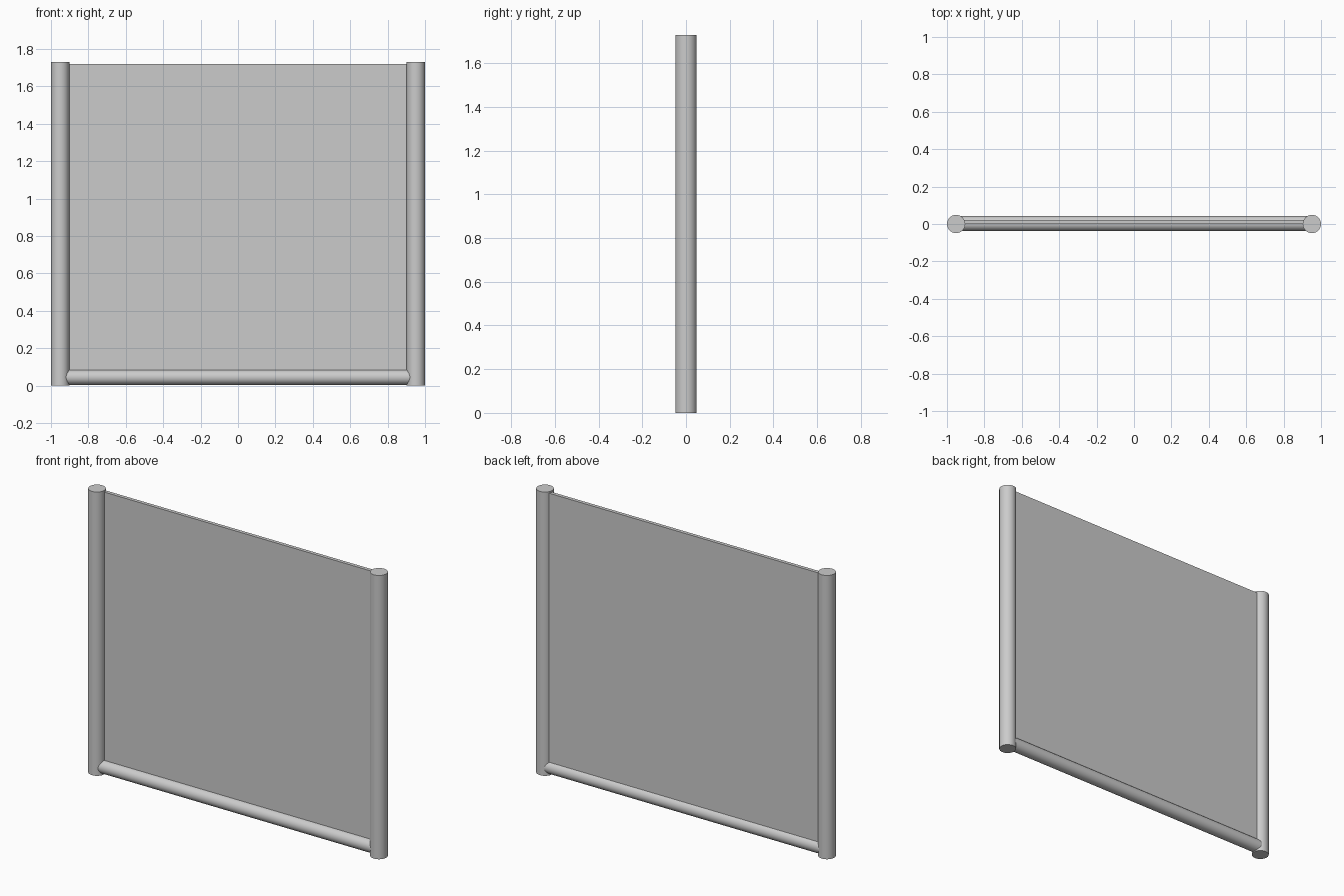
import bpy, math

if "Cube" in bpy.data.objects:
    bpy.data.objects.remove(bpy.data.objects["Cube"])

def cylinder(name, radius, length, loc, rot=(0, 0, 0)):
    bpy.ops.mesh.primitive_cylinder_add(vertices=32, radius=radius, depth=length,
                                        location=loc, rotation=rot)
    ob = bpy.context.object
    ob.name = name
    bpy.ops.object.shade_smooth_by_angle(angle=math.radians(35))
    return ob

H, R, PX = 1.73, 0.049, 0.951

# Upright posts on both sides
for side, s in (("left", -1), ("right", 1)):
    cylinder(side + "_post", R, H, (s * PX, 0, H / 2))

# Bottom rail running between the posts
cylinder("bottom_rail", 0.04, 2 * PX, (0, 0.003, 0.045), (0, math.pi / 2, 0))

# Thin flat panel set into posts and rail
bpy.ops.mesh.primitive_cube_add(size=1, location=(0, 0.011, (0.045 + 1.72) / 2))
panel = bpy.context.object
panel.name = "panel"
panel.scale = (2 * PX, 0.022, 1.72 - 0.045)
